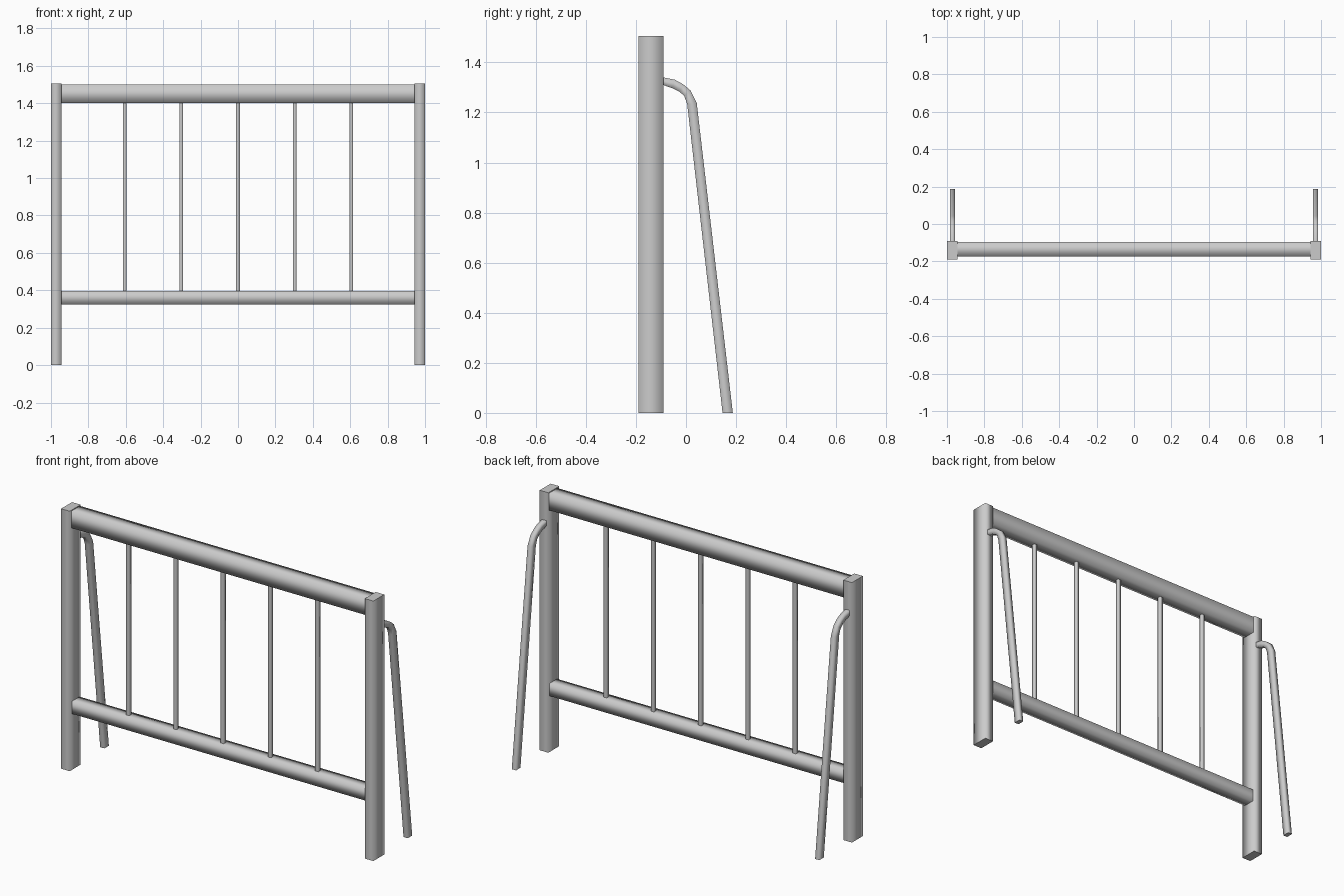
import bpy, bmesh
from mathutils import Vector

if "Cube" in bpy.data.objects:
    bpy.data.objects.remove(bpy.data.objects["Cube"])


def loft(name, rings, mirror=False):
    """Skin four-sided rings into a closed tube: smooth sides, crisp end caps."""
    bm = bmesh.new()
    loops = [[bm.verts.new(p) for p in ring] for ring in rings]
    for a, b in zip(loops, loops[1:]):
        for i in range(4):
            j = (i + 1) % 4
            bm.faces.new((a[i], a[j], b[j], b[i])).smooth = True
    for loop in (loops[0], loops[-1]):
        cap = bm.faces.new(loop)
        for e in cap.edges:
            e.smooth = False
    bmesh.ops.recalc_face_normals(bm, faces=bm.faces)
    mesh = bpy.data.meshes.new(name)
    bm.to_mesh(mesh)
    bm.free()
    obj = bpy.data.objects.new(name, mesh)
    bpy.context.collection.objects.link(obj)
    if mirror:
        obj.modifiers.new("Mirror", 'MIRROR').use_axis[0] = True
    return obj


def upright(name, x, y, z, mirror=False):
    """Vertical bar given by its x, y and z ranges."""
    return loft(name, [[(x[0], y[0], h), (x[1], y[0], h),
                        (x[1], y[1], h), (x[0], y[1], h)] for h in z], mirror)


def rail(name, y, z):
    """Horizontal bar running between the two posts."""
    return loft(name, [[(x, y[0], z[0]), (x, y[1], z[0]),
                        (x, y[1], z[1]), (x, y[0], z[1])] for x in (-0.945, 0.945)])


# Side posts
upright("side_post", (0.945, 1.0), (-0.19, -0.09), (0, 1.505), mirror=True)

# Top and bottom rails
rail("top_rail", (-0.174, -0.096), (1.402, 1.5))
rail("bottom_rail", (-0.17, -0.1), (0.325, 0.397))

# Vertical infill bars
for i in range(-2, 3):
    x = i * 0.303
    upright(f"infill_bar_{i + 3}", (x - 0.01, x + 0.01), (-0.145, -0.125), (0.39, 1.405))

# Bent rear legs: (outer, inner) profile points in y, z from post to ground
profile = [((-0.095, 1.341), (-0.095, 1.311)),
           ((-0.045, 1.331), (-0.055, 1.297)),
           ((-0.012, 1.313), (-0.025, 1.282)),
           ((0.018, 1.288), (-0.007, 1.266)),
           ((0.043, 1.237), (0.005, 1.232)),
           ((0.187, 0.0), (0.146, 0.0))]
loft("rear_leg", [[(0.958, *outer), (0.985, *outer), (0.985, *inner), (0.958, *inner)]
                  for outer, inner in profile], mirror=True)
